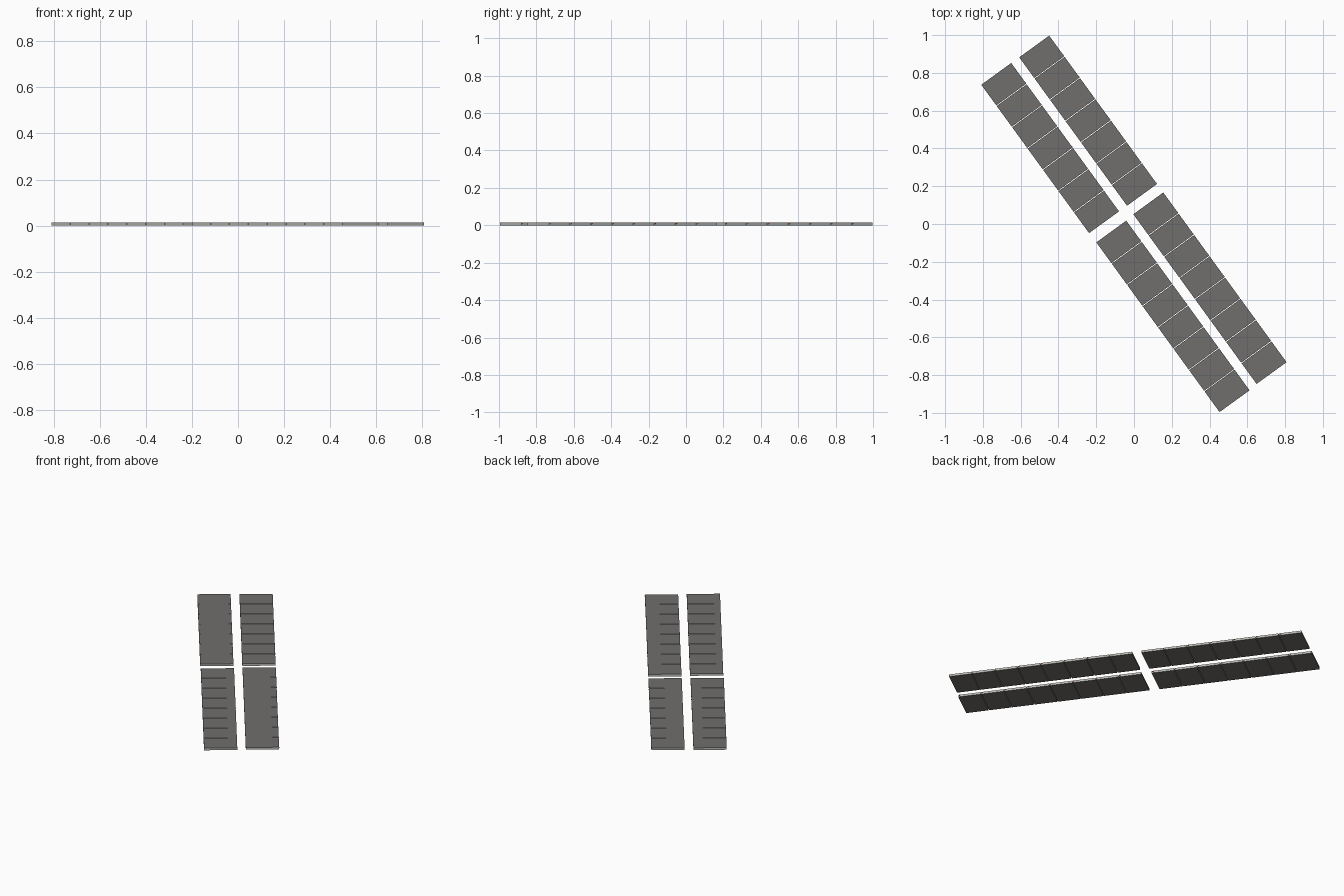
import bpy, bmesh, math
from mathutils import Matrix, Vector

if "Cube" in bpy.data.objects:
    bpy.data.objects.remove(bpy.data.objects["Cube"])

ANGLE = math.radians(-54)          # long direction of every row
PITCH, GAP = 0.1393, 0.004         # panel spacing and joint
WIDTH, THICK = 0.196, 0.014


def material(name, rgb):
    m = bpy.data.materials.new(name)
    m.diffuse_color = (*rgb, 1)
    m.use_nodes = True
    m.node_tree.nodes["Principled BSDF"].inputs["Base Color"].default_value = m.diffuse_color
    return m


dark = material("dark grey panel", (0.16, 0.158, 0.15))
light = material("light grey edge", (0.5, 0.5, 0.47))
red = material("red marker", (0.5, 0.03, 0.02))


def add_box(bm, centre, size, side_index, flat_index):
    mat = Matrix.Translation(Vector(centre)) @ Matrix.Diagonal((*size, 1))
    verts = bmesh.ops.create_cube(bm, size=1, matrix=mat)["verts"]
    bm.normal_update()
    for f in {f for v in verts for f in v.link_faces}:
        f.material_index = flat_index if abs(f.normal.z) > 0.5 else side_index


def finish(bm, name, mats, x, y):
    me = bpy.data.meshes.new(name)
    bm.to_mesh(me)
    bm.free()
    for m in mats:
        me.materials.append(m)
    ob = bpy.data.objects.new(name, me)
    ob.location = (x, y, 0)
    ob.rotation_euler.z = ANGLE
    bpy.context.collection.objects.link(ob)


# rows: name, centre x, centre y, number of panels
rows = [
    ("back_left", -0.444, 0.402, 7),
    ("back_right", -0.243, 0.547, 7),
    ("front_left", 0.206, -0.489, 8),
    ("front_right", 0.402, -0.340, 8),
]

for name, x, y, count in rows:
    panels, markers = bmesh.new(), bmesh.new()
    for i in range(count):
        cx = (i - (count - 1) / 2) * PITCH
        # flat slab with light rim
        add_box(panels, (cx, 0, THICK / 2), (PITCH - GAP, WIDTH, THICK), 0, 1)
        # tiny marker on the right-hand edge
        add_box(markers, (cx + PITCH / 2 - 0.009, WIDTH / 2, THICK * 0.65),
                (0.006, 0.002, 0.005), 0, 0)
    finish(panels, name + "_panel_row", [light, dark], x, y)
    finish(markers, name + "_edge_markers", [red], x, y)
